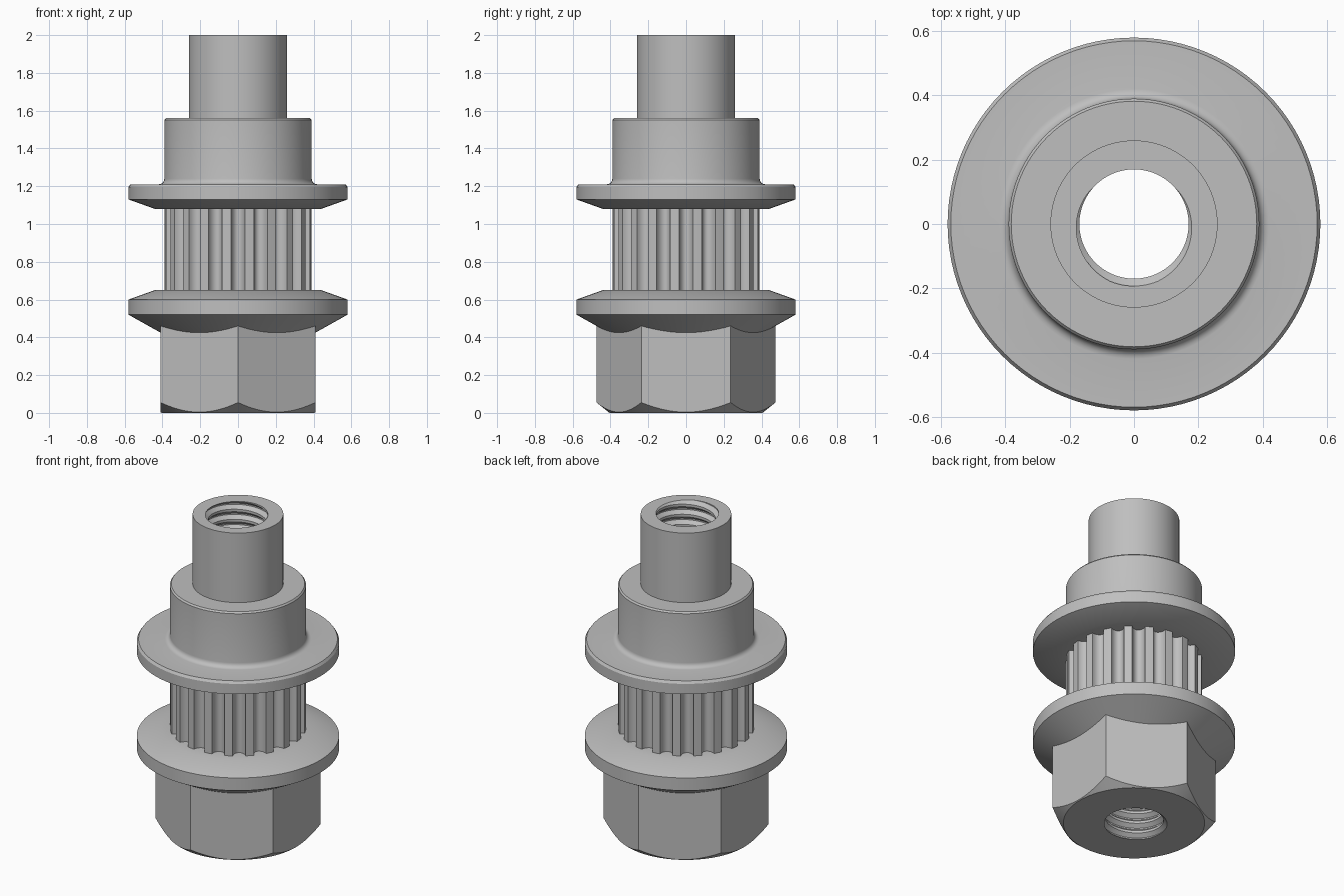
import bpy
import bmesh
from math import sin, cos, pi, radians, degrees, sqrt

cube = bpy.data.objects.get("Cube")
if cube:
    bpy.data.objects.remove(cube, do_unlink=True)

steel = bpy.data.materials.new("grey_steel")
steel.use_nodes = True
steel.diffuse_color = (0.52, 0.52, 0.52, 1)
steel.node_tree.nodes["Principled BSDF"].inputs["Base Color"].default_value = (0.52, 0.52, 0.52, 1)

HEIGHT = 2.0
FLAT = 0.41                       # half the width across the hexagon flats
BORE, ROOT, PITCH = 0.17, 0.193, 0.064
FULL = 2 * pi
ROUND = [FULL * i / 96 for i in range(97)]


def skin(name, rows):
    """Join rows of points with quads; coinciding points are merged."""
    bm = bmesh.new()
    grid = [[bm.verts.new(p) for p in row] for row in rows]
    for low, high in zip(grid, grid[1:]):
        for j in range(len(low) - 1):
            bm.faces.new((low[j], low[j + 1], high[j + 1], high[j]))
    bmesh.ops.remove_doubles(bm, verts=bm.verts, dist=0.00005)
    mesh = bpy.data.meshes.new(name)
    bm.to_mesh(mesh)
    bm.free()
    mesh.materials.append(steel)
    obj = bpy.data.objects.new(name, mesh)
    bpy.context.collection.objects.link(obj)
    bpy.ops.object.select_all(action='DESELECT')
    obj.select_set(True)
    bpy.context.view_layer.objects.active = obj
    bpy.ops.object.shade_smooth_by_angle(angle=radians(30))
    return obj


def loft(name, profile, angles=ROUND):
    """Turn a profile of (radius, height); either may depend on the angle."""
    def value(v, a):
        return v(a) if callable(v) else v
    rows = []
    for r, z in profile:
        rows.append([(value(r, a) * cos(a), value(r, a) * sin(a), value(z, a))
                     for a in angles])
    return skin(name, rows)


def hexagon(a):
    return FLAT / cos(radians((degrees(a) + 30) % 60 - 30))


def thread_radius(z, a):
    u = (z / PITCH - a / FULL + 0.125) % 1
    if u < 0.25:
        return BORE
    if u < 0.5625:
        return BORE + (ROOT - BORE) * (u - 0.25) / 0.3125
    if u < 0.6875:
        return ROOT
    return ROOT - (ROOT - BORE) * (u - 0.6875) / 0.3125


# Chamfered hexagon running into the lower flange
loft("hex_base_and_lower_flange", [
    (lambda a: thread_radius(0, a), 0),
    (0.405, 0),
    (hexagon, lambda a: (hexagon(a) - 0.405) * 0.8),
    (hexagon, lambda a: 0.52 - (0.58 - hexagon(a)) * 0.56),
    (0.58, 0.52), (0.58, 0.60), (0.44, 0.65), (0.33, 0.65)])

# Toothed drum with rounded grooves
TEETH, HALF, DEPTH, TIP = 20, radians(5.5), 0.047, 0.39
groove = [(-cos(pi * i / 10), sin(pi * i / 10)) for i in range(11)]
angles, radii = [], {}
for k in range(TEETH + 1):
    centre = FULL * k / TEETH
    for side, drop in groove:
        a = centre + side * HALF
        angles.append(a)
        radii[a] = TIP - DEPTH * drop
    if k == TEETH:
        break
    middle = centre + pi / TEETH
    angles.append(middle)
    radii[middle] = TIP
angles = angles[:-10]             # the last groove start closes the ring
loft("toothed_drum", [(radii.get, 0.65), (radii.get, 1.08)], angles)

# Upper flange, filleted hub and neck
fillet = [(0.42 - 0.03 * sin(t), 1.24 - 0.03 * cos(t))
          for t in (pi / 2 * i / 5 for i in range(6))]
loft("upper_flange_hub_and_neck", [
    (0.33, 1.08), (0.44, 1.08), (0.58, 1.13), (0.58, 1.195), (0.57, 1.21),
    *fillet,
    (0.39, 1.55), (0.382, 1.56), (0.26, 1.56), (0.26, HEIGHT),
    (lambda a: thread_radius(HEIGHT, a), HEIGHT)])

# Threaded bore: rows follow the helix and stop at both end faces
rows = []
for turn in range(int(HEIGHT / PITCH) + 2, -3, -1):
    for knot in (0.6875, 0.5625, 0.25, 0):
        row = []
        for a in ROUND:
            z = (turn + knot - 0.125 + a / FULL) * PITCH
            z = min(max(z, 0), HEIGHT)
            r = thread_radius(z, a)
            row.append((r * cos(a), r * sin(a), z))
        rows.append(row)


def thread_skin(name, rows):
    """Keep only the stretch of each row that lies between the end faces."""
    obj = skin(name, rows)
    bm = bmesh.new()
    bm.from_mesh(obj.data)
    flat = [f for f in bm.faces if f.calc_area() < 1e-9]
    bmesh.ops.delete(bm, geom=flat, context='FACES')
    bm.to_mesh(obj.data)
    bm.free()
    return obj


thread_skin("threaded_bore", rows)
